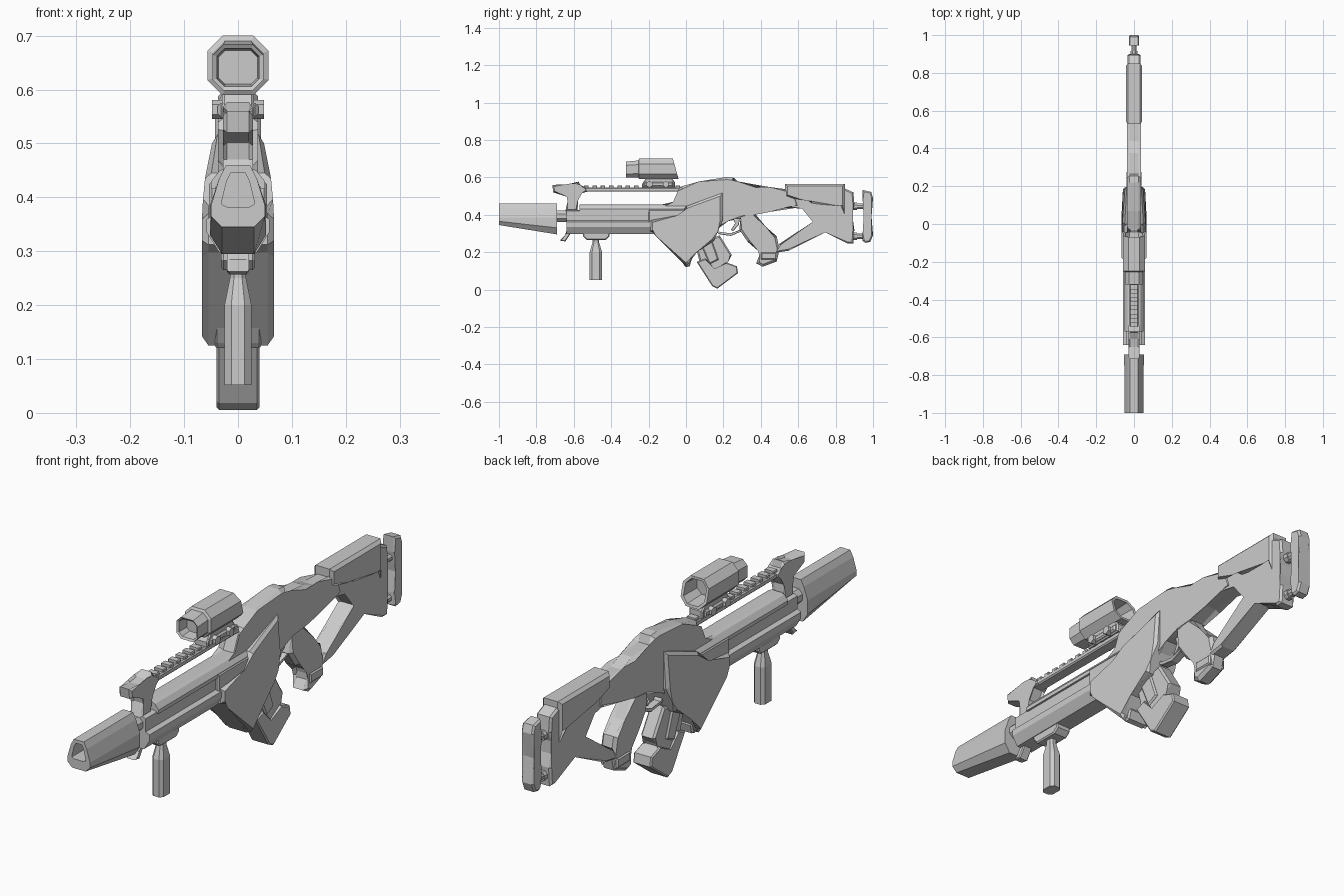
import bpy, bmesh, math
from mathutils import Matrix


def finish(name, bm):
    bmesh.ops.recalc_face_normals(bm, faces=bm.faces)
    me = bpy.data.meshes.new(name)
    bm.to_mesh(me)
    bm.free()
    ob = bpy.data.objects.new(name, me)
    bpy.context.collection.objects.link(ob)
    return ob


def profile(name, pts, hw, bevel=0.0, warp=None):
    """Side outline (y, z) extruded to +-hw with chamfered rims."""
    bm = bmesh.new()
    caps = [bm.faces.new([bm.verts.new((s * hw, y, z)) for y, z in pts]) for s in (-1, 1)]
    a, b = caps[0].verts[:], caps[1].verts[:]
    n = len(pts)
    for i in range(n):
        j = (i + 1) % n
        bm.faces.new((a[i], a[j], b[j], b[i]))
    if bevel:
        rims = list({e for f in caps for e in f.edges})
        bmesh.ops.bevel(bm, geom=rims, offset=bevel, segments=1, profile=0.5, affect='EDGES')
    if warp:
        for v in bm.verts:
            v.co.x *= warp(v.co.y, v.co.z)
    return finish(name, bm)


def loft(name, rings):
    bm = bmesh.new()
    vs = [[bm.verts.new(p) for p in r] for r in rings]
    n = len(vs[0])
    for a, b in zip(vs, vs[1:]):
        for i in range(n):
            j = (i + 1) % n
            bm.faces.new((a[i], a[j], b[j], b[i]))
    bm.faces.new(vs[0])
    bm.faces.new(vs[-1])
    return finish(name, bm)


def mirrored(y, half):
    return [(x, y, z) for x, z in half] + [(-x, y, z) for x, z in reversed(half)]


def octo(y, hw, z0, z1, c, lean=0.0):
    """Chamfered rectangle across y; lean shifts the lower points along y."""
    half = [(hw - c, z1), (hw, z1 - c), (hw, z0 + c), (hw - c, z0)]
    return [(x, yy + lean * (z1 - z) / (z1 - z0), z) for x, yy, z in mirrored(y, half)]


def rod(name, loc, r, length, axis, sides=8):
    bm = bmesh.new()
    rot = Matrix.Rotation(math.pi / 2, 4, 'X' if axis == 'Y' else 'Y')
    spin = Matrix.Rotation(math.pi / sides, 4, 'Z')
    bmesh.ops.create_cone(bm, cap_ends=True, segments=sides, radius1=r, radius2=r,
                          depth=length, matrix=Matrix.Translation(loc) @ rot @ spin)
    return finish(name, bm)


def block(name, y0, y1, hw, z0, z1, bevel=0.0):
    return profile(name, [(y0, z0), (y1, z0), (y1, z1), (y0, z1)], hw, bevel)


# Muzzle shroud with a recessed opening
front = [(.022, .46), (.035, .435), (.05, .385), (.05, .365), (.03, .345)]
back = [(.022, .46), (.035, .435), (.052, .385), (.052, .33), (.03, .295)]
hole = [(.013, .446), (.021, .43), (.03, .393), (.03, .387), (.02, .382)]
loft("muzzle_shroud", [mirrored(-.90, hole), mirrored(-1, hole), mirrored(-1, front),
                       mirrored(-.69, back)])
rod("barrel", (0, -.65, .392), .032, .2, 'Y')

# Handguard with a side groove, and its upper cover
guard = [(.03, .425), (.042, .42), (.042, .368), (.058, .36), (.058, .335), (.035, .298)]
loft("handguard", [mirrored(-.64, guard), mirrored(-.02, guard)])
cover = [(.02, .455), (.034, .45), (.05, .43), (.05, .415)]
loft("handguard_cover", [mirrored(-.57, cover), mirrored(0, cover)])
block("groove_end", -.2, 0, .054, .35, .43, .006)
profile("front_hook", [(-.64, .31), (-.645, .285), (-.675, .262), (-.645, .257), (-.61, .31)], .02, .004)

# Front sight post and top rail
profile("front_sight", [(-.715, .56), (-.71, .52), (-.63, .502), (-.625, .47), (-.645, .42),
                        (-.58, .42), (-.585, .48), (-.56, .523), (-.53, .523), (-.53, .545),
                        (-.57, .55), (-.575, .577), (-.61, .56), (-.65, .553)], .028, .008)
block("top_rail", -.57, .02, .024, .523, .546, .005)
for i in range(12):
    y = -.545 + i * .0445
    block("rail_tooth", y, y + .024, .021, .54, .556, .003)

# Receiver
profile("receiver", [(-.15, .45), (-.06, .455), (-.03, .523), (-.03, .55), (.07, .578), (.22, .602),
                     (.255, .598), (.265, .565), (.375, .56), (.44, .535), (.58, .53), (.61, .44),
                     (.45, .43), (.37, .40), (.30, .38), (.22, .38), (.15, .31), (-.1, .32)], .037, .014)

# Wide lower shell around the magazine well, narrowing to the rear
profile("side_shell", [(.195, .517), (0, .445), (-.04, .385), (-.19, .37), (-.19, .312), (-.155, .298),
                       (0, .125), (.015, .14), (.05, .21), (.15, .262), (.17, .31), (.195, .37)], .067, .012,
        lambda y, z: (1 - .2 * max(0, z - .375) / .14) * (1 - .8 * max(0, y - .03)))
profile("shell_keel", [(-.1, .26), (-.01, .13), (.0, .12), (.02, .125), (.03, .16), (.0, .24)], .045, .006)

# Magazine
profile("magazine", [(.05, .24), (.075, .14), (.14, .06), (.2, .1), (.22, .155), (.245, .185), (.18, .29)],
        .031, .008)
profile("magazine_rib", [(.08, .24), (.125, .135), (.175, .16), (.14, .26)], .038, .006)
profile("magazine_base", [(.057, .148), (.14, .018), (.168, .005), (.278, .088), (.272, .125),
                          (.215, .145), (.15, .105), (.105, .165)], .04, .005)

# Trigger and guard
profile("trigger_guard", [(.14, .32), (.18, .295), (.24, .287), (.30, .312), (.30, .324),
                          (.24, .299), (.18, .306), (.16, .33)], .016, .002)
profile("trigger", [(.245, .39), (.265, .355), (.24, .318), (.252, .313), (.282, .345), (.29, .39)], .009, .002)

# Grip
profile("grip", [(.28, .43), (.305, .385), (.285, .32), (.33, .255), (.395, .215), (.405, .18),
                 (.375, .14), (.41, .122), (.485, .15), (.50, .215), (.485, .285), (.42, .325),
                 (.365, .41)], .033, .012)
block("grip_toe", .40, .485, .038, .16, .2, .006)

# Open stock and cheek rest
profile("stock", [(.47, .195), (.55, .208), (.745, .315), (.865, .245), (.895, .245), (.9, .32),
                  (.885, .37), (.885, .42), (.9, .46), (.895, .52), (.85, .54), (.53, .535),
                  (.53, .44), (.625, .44), (.69, .36), (.50, .245)], .034, .008)
profile("cheek_rest", [(.53, .495), (.53, .565), (.85, .565), (.85, .39), (.82, .46), (.67, .46),
                       (.63, .49)], .043, .012)

# Butt pad on two rods
for z in (.445, .285):
    rod("butt_rod", (0, .92, z), .015, .11, 'Y')
    rod("butt_rod_collar", (0, .905, z), .021, .02, 'Y')
profile("butt_pad", [(.945, .26), (.96, .25), (.985, .255), (1.0, .29), (.985, .39), (1.0, .49),
                     (.99, .522), (.945, .532), (.945, .47), (.957, .39), (.945, .31)], .027, .007)

# Foregrip and its clamp
profile("foregrip_clamp", [(-.55, .305), (-.55, .283), (-.53, .265), (-.43, .265), (-.41, .283),
                           (-.41, .305)], .032, .005)


def grip_ring(z, hx, hy):
    c = min(hx, hy) * .5
    return [(a, b - .482, z) for a, b in ((hx - c, hy), (hx, hy - c), (hx, c - hy), (hx - c, -hy),
                                          (c - hx, -hy), (-hx, c - hy), (-hx, hy - c), (c - hx, hy))]


loft("foregrip", [grip_ring(.052, .025, .033), grip_ring(.2, .025, .033), grip_ring(.25, .015, .018),
                  grip_ring(.28, .015, .018)])

# Scope: hollow hood in front, slanted hollow eyepiece behind
loft("scope", [octo(-.27, .036, .61, .672, .012), octo(-.315, .039, .606, .676, .014),
               octo(-.32, .047, .598, .684, .02), octo(-.255, .047, .598, .69, .022),
               octo(-.25, .057, .59, .70, .028), octo(-.07, .057, .59, .70, .028, .03),
               octo(-.07, .046, .60, .69, .022, .028), octo(-.13, .042, .604, .686, .02)])
profile("scope_mount", [(-.235, .545), (-.235, .565), (-.21, .60), (-.08, .60), (-.06, .575),
                        (-.06, .545)], .03, .005)
block("scope_clamp", -.225, -.07, .038, .55, .575, .006)
for y in (-.195, -.108):
    rod("scope_bolt", (0, y, .563), .018, .096, 'X', 6)
